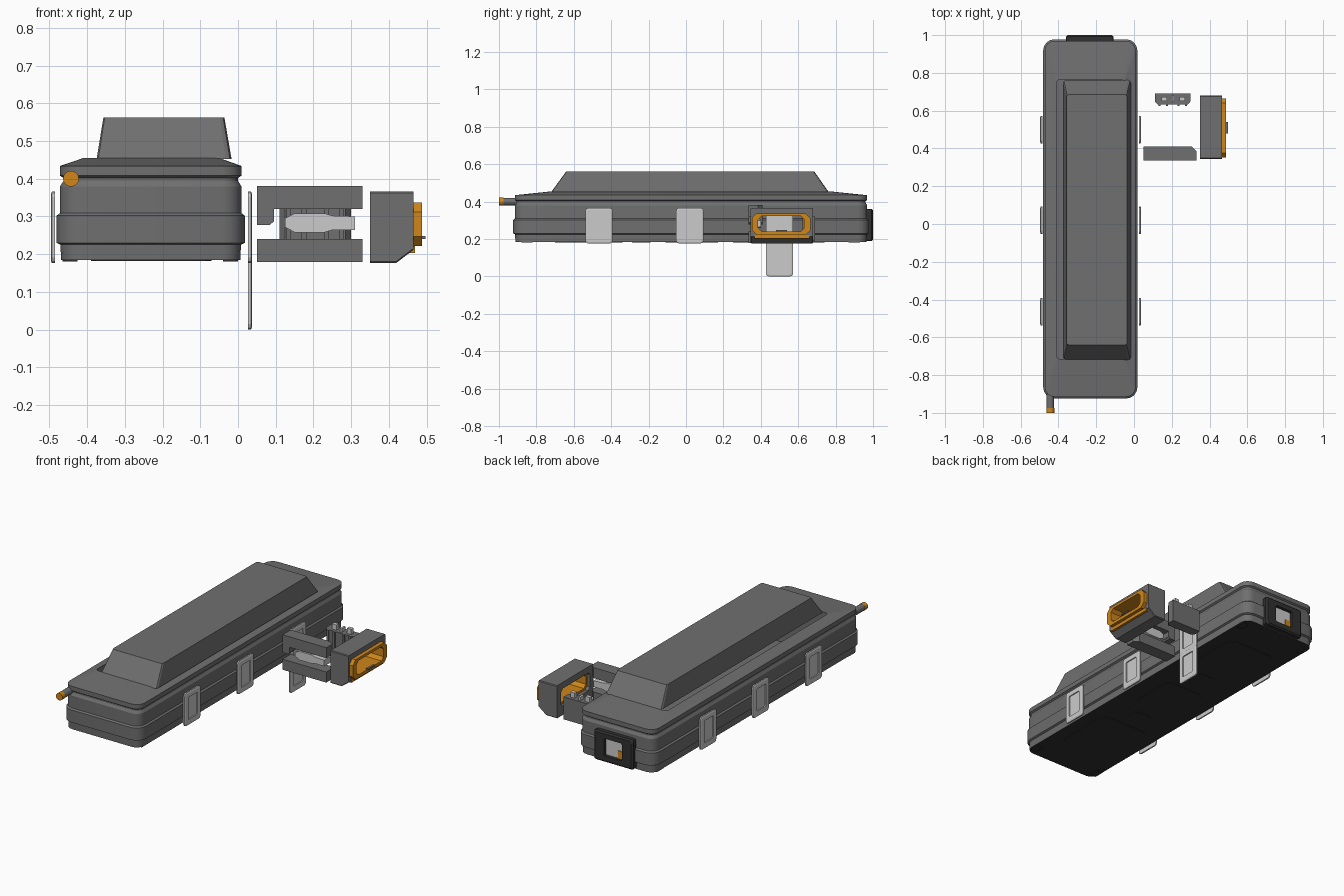
import bpy, bmesh, math
from mathutils import Vector

cube = bpy.data.objects.get("Cube")
if cube:
    bpy.data.objects.remove(cube, do_unlink=True)


def material(name, color):
    m = bpy.data.materials.new(name)
    m.use_nodes = True
    m.diffuse_color = (*color, 1)
    m.node_tree.nodes["Principled BSDF"].inputs["Base Color"].default_value = (*color, 1)
    return m


GREY = material("casing grey", (0.16, 0.16, 0.16))
DARK = material("dark rubber", (0.03, 0.03, 0.03))
LIGHT = material("light plastic", (0.6, 0.6, 0.6))
ORANGE = material("orange", (0.62, 0.24, 0.01))


def finish(name, bm, *mats):
    bmesh.ops.recalc_face_normals(bm, faces=bm.faces)
    mesh = bpy.data.meshes.new(name)
    bm.to_mesh(mesh)
    bm.free()
    ob = bpy.data.objects.new(name, mesh)
    bpy.context.collection.objects.link(ob)
    for m in mats:
        mesh.materials.append(m)
    return ob


def place(a, b, h, axis):
    return {"X": (h, a, b), "Y": (a, h, b), "Z": (a, b, h)}[axis]


def ring(bm, a0, a1, b0, b1, r, h, axis, steps=4):
    """Rounded rectangle of vertices across the given axis."""
    verts = []
    corners = ((a1 - r, b1 - r), (a0 + r, b1 - r), (a0 + r, b0 + r), (a1 - r, b0 + r))
    for i, (ca, cb) in enumerate(corners):
        for k in range(steps + 1):
            t = math.pi / 2 * (i + k / steps)
            verts.append(bm.verts.new(place(ca + r * math.cos(t), cb + r * math.sin(t), h, axis)))
    return verts


def loft(name, rings, axis, *mats, closed=False, steps=4):
    """Skin rounded rectangles (a0, a1, b0, b1, radius, height)."""
    bm = bmesh.new()
    loops = [ring(bm, *r, axis, steps) for r in rings]
    pairs = list(zip(loops, loops[1:]))
    if closed:
        pairs.append((loops[-1], loops[0]))
    else:
        bm.faces.new(loops[0])
        bm.faces.new(loops[-1])
    for p, q in pairs:
        n = len(p)
        for i in range(n):
            bm.faces.new((p[i], p[(i + 1) % n], q[(i + 1) % n], q[i]))
    return finish(name, bm, *mats)


def box(name, x0, x1, y0, y1, z0, z1, mat):
    bm = bmesh.new()
    bmesh.ops.create_cube(bm, size=1)
    for v in bm.verts:
        v.co = Vector((x0 + (v.co.x + .5) * (x1 - x0), y0 + (v.co.y + .5) * (y1 - y0),
                       z0 + (v.co.z + .5) * (z1 - z0)))
    return finish(name, bm, mat)


def prism(name, points, h0, h1, axis, mat):
    """Extrude an outline along an axis."""
    bm = bmesh.new()
    face = bm.faces.new([bm.verts.new(place(a, b, h0, axis)) for a, b in points])
    new = bmesh.ops.extrude_face_region(bm, geom=[face])["geom"]
    bmesh.ops.translate(bm, vec=place(0, 0, h1 - h0, axis),
                        verts=[v for v in new if isinstance(v, bmesh.types.BMVert)])
    return finish(name, bm, mat)


def smooth(ob):
    bpy.ops.object.select_all(action="DESELECT")
    ob.select_set(True)
    bpy.context.view_layer.objects.active = ob
    bpy.ops.object.shade_smooth_by_angle(angle=math.radians(25))


# Main casing: stepped bands, sloping deck, open well under the lid
profile = ((.012, .185), (.01, .225), (0, .23), (0, .302), (.009, .309), (.009, .38),
           (.018, .394), (.018, .402), (.009, .408), (.009, .434))
rings = [(-.481 + i, .018 - i, -.924 + i, .978 - i, .06 - i, z) for i, z in profile]
well = (-.41, -.05, -.715, .765, .02)
rings += [(*well, .455), (*well, .21)]
casing = loft("casing", rings, "Z", GREY, DARK)
for f in casing.data.polygons:
    if f.normal.z < -.9 and f.center.z < .19:
        f.material_index = 1
smooth(casing)

# Tapered lid, set over to one side of the well
loft("lid", [(-.375, -.017, -.72, .762, .015, .452),
             (-.357, -.036, -.64, .685, .012, .562)], "Z", GREY, steps=2)

# Underside panels and feet
for y, hx, hy in ((-.52, .16, .18), (.03, .13, .14), (.56, .16, .18), (-.24, .05, .05), (.3, .05, .05)):
    loft("bottom_panel", [(-.23 - hx, -.23 + hx, y - hy, y + hy, hx * .3, z) for z in (.182, .187)],
         "Z", DARK, steps=2)
for x in (-.445, -.02):
    for y in (-.85, .9):
        box("foot", x - .02, x + .02, y - .03, y + .03, .18, .188, DARK)

# Antenna stub with coloured tip
for name, r, y0, y1, mat in (("antenna_stub", .02, -.98, -.9, GREY), ("antenna_tip", .021, -1, -.975, ORANGE)):
    stub = loft(name, [(-.443 - r, -.443 + r, .4 - r, .4 + r, r * .99, y) for y in (y0, y1)], "Y", mat)
    smooth(stub)

# Rear port surround, with the socket inside
outer, hole = (-.36, -.108, .188, .36), (-.29, -.175, .225, .325)
loft("rear_port", [(*outer, .012, .95), (*outer, .012, .992), (-.35, -.118, .196, .352, .012, 1),
                   (*hole, .008, 1), (*hole, .008, .95)], "Y", DARK, closed=True, steps=2)
box("rear_socket", -.29, -.175, .97, .982, .225, .325, LIGHT)
box("rear_contact", -.29, -.255, .975, .987, .225, .27, ORANGE)


# Side clips: framed plates, plus one loose clip hanging lower
def clip(side, y, z):
    def at(d):
        return -.2295 + side * (.256 + d)
    full = (y - .073, y + .073, z, z + .19)
    inner = (y - .042, y + .042, z + .032, z + .16)
    loft("side_clip", [(*full, .015, at(0)), (*full, .015, at(.008)),
                       (y - .065, y + .065, z + .008, z + .182, .012, at(.011)),
                       (*inner, .006, at(.011)), (*inner, .006, at(.005))], "X", LIGHT, steps=2)


for y in (-.465, .02, .5):
    for side in (-1, 1):
        clip(side, y, .176)
clip(1, .5, 0)

# Detached bracket: two chamfered bars, a hook and a tongue
bar = ((.05, .335), (.33, .335), (.33, .385), (.305, .41), (.05, .41))
prism("bracket_top_bar", bar, .32, .381, "Z", GREY)
prism("bracket_bottom_bar", bar, .179, .24, "Z", GREY)
prism("bracket_hook", ((.05, .33), (.05, .278), (.085, .278), (.096, .288), (.096, .33)),
      .335, .41, "Y", GREY)
prism("latch_tongue", ((.124, .272), (.15, .258), (.23, .258), (.25, .264), (.31, .264), (.31, .3),
                       (.25, .302), (.23, .308), (.15, .308), (.124, .295)), .345, .4, "Y", LIGHT)

# Detached connector block with ribs and prongs
prism("connector_block", ((.11, .69), (.30, .69), (.30, .65), (.285, .632), (.125, .632), (.11, .65)),
      .19, .32, "Z", GREY)
for x in (.135, .175, .235, .275):
    box("connector_rib", x - .006, x + .006, .624, .634, .195, .32, GREY)
for x in (.16, .255):
    box("connector_prong", x - .014, x + .014, .65, .672, .318, .35, LIGHT)
box("connector_key", .2, .212, .645, .68, .318, .34, LIGHT)

# Detached housing: open sleeve with a sloped lower edge
back, opening = (.345, .68, .177, .366), (.378, .64, .228, .33)
loft("housing", [(*back, .004, .35), (*back, .004, .42), (.345, .68, .212, .366, .004, .466),
                 (*opening, .015, .466), (*opening, .015, .35)], "X", GREY, closed=True, steps=1)

# Seal lining the housing
rim, bore = (.352, .665, .222, .337), (.386, .632, .24, .322)
loft("housing_seal", [(*rim, .025, .462), (*rim, .025, .488), (*bore, .018, .488), (*bore, .018, .37),
                      (*opening, .015, .37), (*opening, .015, .462)], "X", ORANGE, closed=True, steps=1)
box("seal_lip", .455, .469, .365, .66, .203, .222, ORANGE)
box("seal_catch", .484, .497, .48, .54, .24, .248, GREY)
